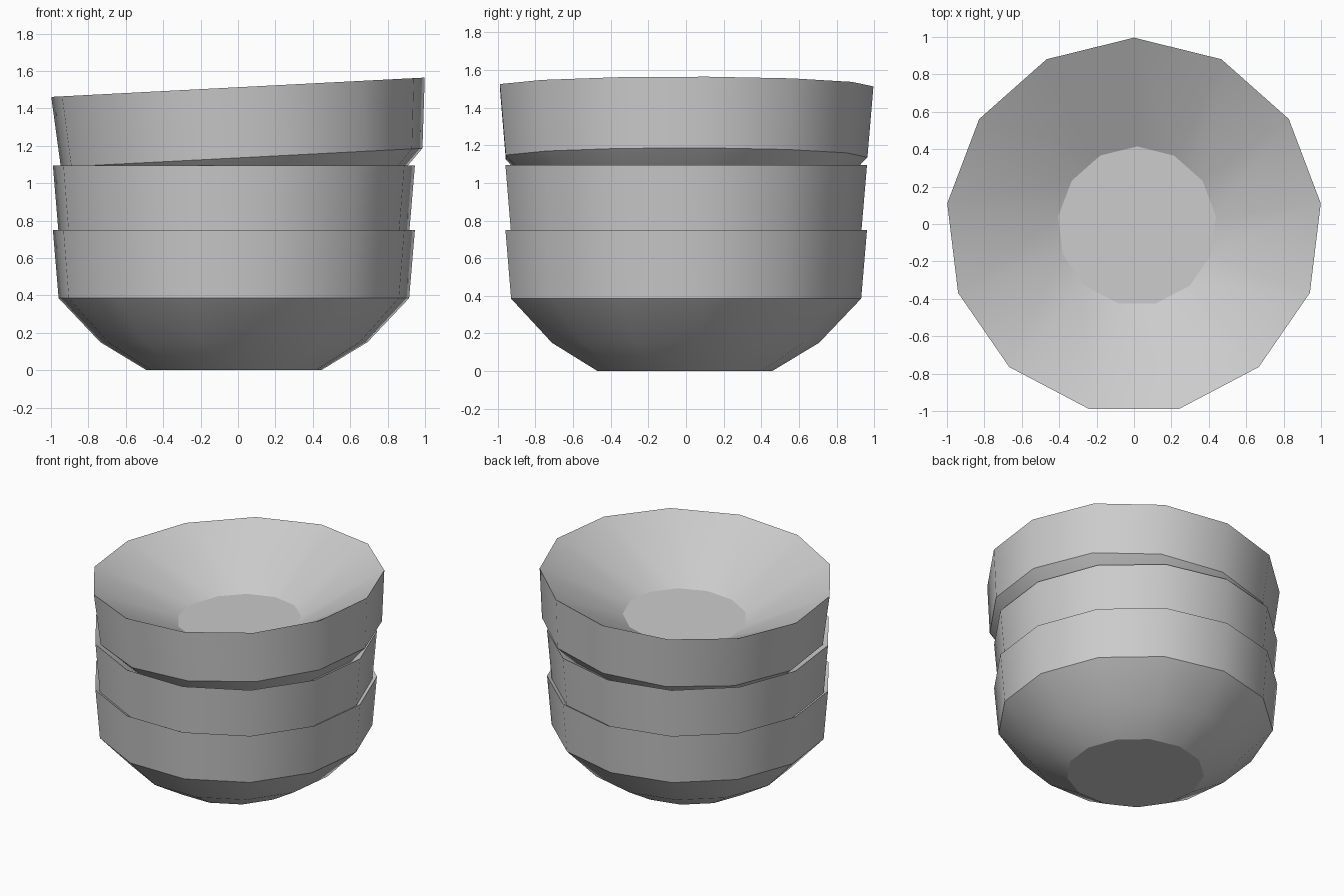
import bpy, bmesh
from math import sin, cos, pi, radians

if "Cube" in bpy.data.objects:
    bpy.data.objects.remove(bpy.data.objects["Cube"])

SIDES = 13
# (radius, height): outer wall from foot to rim, then inner slope to the floor
PROFILE = [(0.471, 0), (0.72, 0.15), (0.944, 0.385), (0.975, 0.75), (0.412, 0.44)]


def make_bowl(name, location, tilt=0, scale=1):
    bm = bmesh.new()
    rings = [[bm.verts.new((r * sin(2 * pi * i / SIDES), r * cos(2 * pi * i / SIDES), z))
              for i in range(SIDES)] for r, z in PROFILE]
    for a, b in zip(rings, rings[1:]):
        for i in range(SIDES):
            j = (i + 1) % SIDES
            bm.faces.new((a[i], a[j], b[j], b[i]))
    # foot and inner floor
    bm.faces.new(rings[0])
    bm.faces.new(rings[-1])
    bmesh.ops.recalc_face_normals(bm, faces=bm.faces[:])
    mesh = bpy.data.meshes.new(name)
    bm.to_mesh(mesh)
    bm.free()
    bowl = bpy.data.objects.new(name, mesh)
    bpy.context.collection.objects.link(bowl)
    bowl.location = location
    bowl.rotation_euler = (0, radians(tilt), 0)
    bowl.scale = (scale,) * 3
    bpy.ops.object.select_all(action='DESELECT')
    bowl.select_set(True)
    bpy.context.view_layer.objects.active = bowl
    bpy.ops.object.shade_smooth_by_angle(angle=radians(28))
    return bowl


# two level bowls and a slightly larger, tilted one on top
make_bowl("bottom_bowl", (-0.022, -0.013, 0))
make_bowl("middle_bowl", (-0.022, -0.013, 0.345))
make_bowl("top_bowl", (0.04, -0.011, 0.739), tilt=-2.96, scale=1.033)
